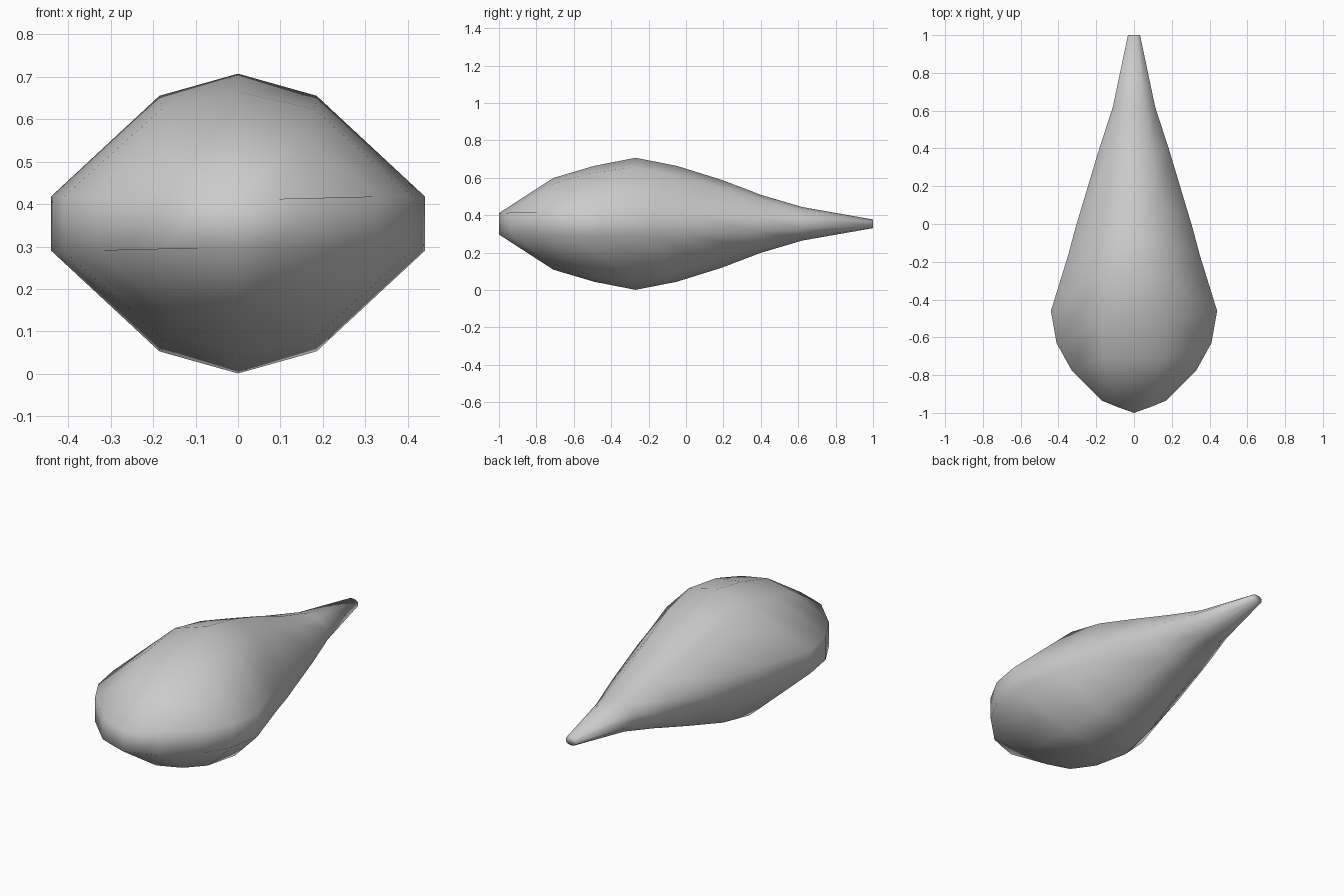
import bpy

if "Cube" in bpy.data.objects:
    bpy.data.objects.remove(bpy.data.objects["Cube"])

MID_Z = 0.354

# Each row: ridge (y, h), shoulder (x, y, h), rim (x, y, h); h is the offset from the mid plane
ROWS = [
    ((-1.00, .057), (.09, -.968, .058), (.17, -.935, .060)),
    ((-.71, .245), (.16, -.71, .215), (.33, -.775, .064)),
    ((-.49, .310), (.18, -.52, .270), (.41, -.63, .064)),
    ((-.27, .353), (.185, -.29, .301), (.44, -.46, .064)),
    ((-.05, .310), (.170, -.08, .265), (.35, -.17, .062)),
    ((.19, .235), (.130, .15, .205), (.31, -.02, .058)),
    ((.40, .155), (.095, .40, .132), (.19, .38, .042)),
    ((.62, .090), (.060, .62, .076), (.112, .62, .030)),
    ((1.0, .023), (.018, 1.0, .020), (.032, 1.0, .010)),
]

# Body: a ten-sided loft, mirrored left/right and top/bottom
verts, faces = [], []
for (cy, ch), (mx, my, mh), (rx, ry, rh) in ROWS:
    half = [(-rx, ry, rh), (-mx, my, mh), (0, cy, ch), (mx, my, mh), (rx, ry, rh)]
    verts += [(x, y, MID_Z + h) for x, y, h in half]
    verts += [(x, y, MID_Z - h) for x, y, h in reversed(half)]

n = 10
for r in range(len(ROWS) - 1):
    for i in range(n):
        j = (i + 1) % n
        faces.append((r * n + i, r * n + j, (r + 1) * n + j, (r + 1) * n + i))

# Nose strip and tail cap join the top half to the bottom half
last = (len(ROWS) - 1) * n
for base in (0, last):
    for i in range(4):
        quad = (base + i, base + i + 1, base + n - 2 - i, base + n - 1 - i)
        faces.append(quad[::-1] if base == 0 else quad)

mesh = bpy.data.meshes.new("teardrop_body")
mesh.from_pydata(verts, [], faces)
body = bpy.data.objects.new("teardrop_body", mesh)
bpy.context.collection.objects.link(body)

# Consistent outward normals and smooth shading
import bmesh
bm = bmesh.new()
bm.from_mesh(mesh)
bmesh.ops.recalc_face_normals(bm, faces=bm.faces)
for f in bm.faces:
    f.smooth = True
bm.to_mesh(mesh)
bm.free()
